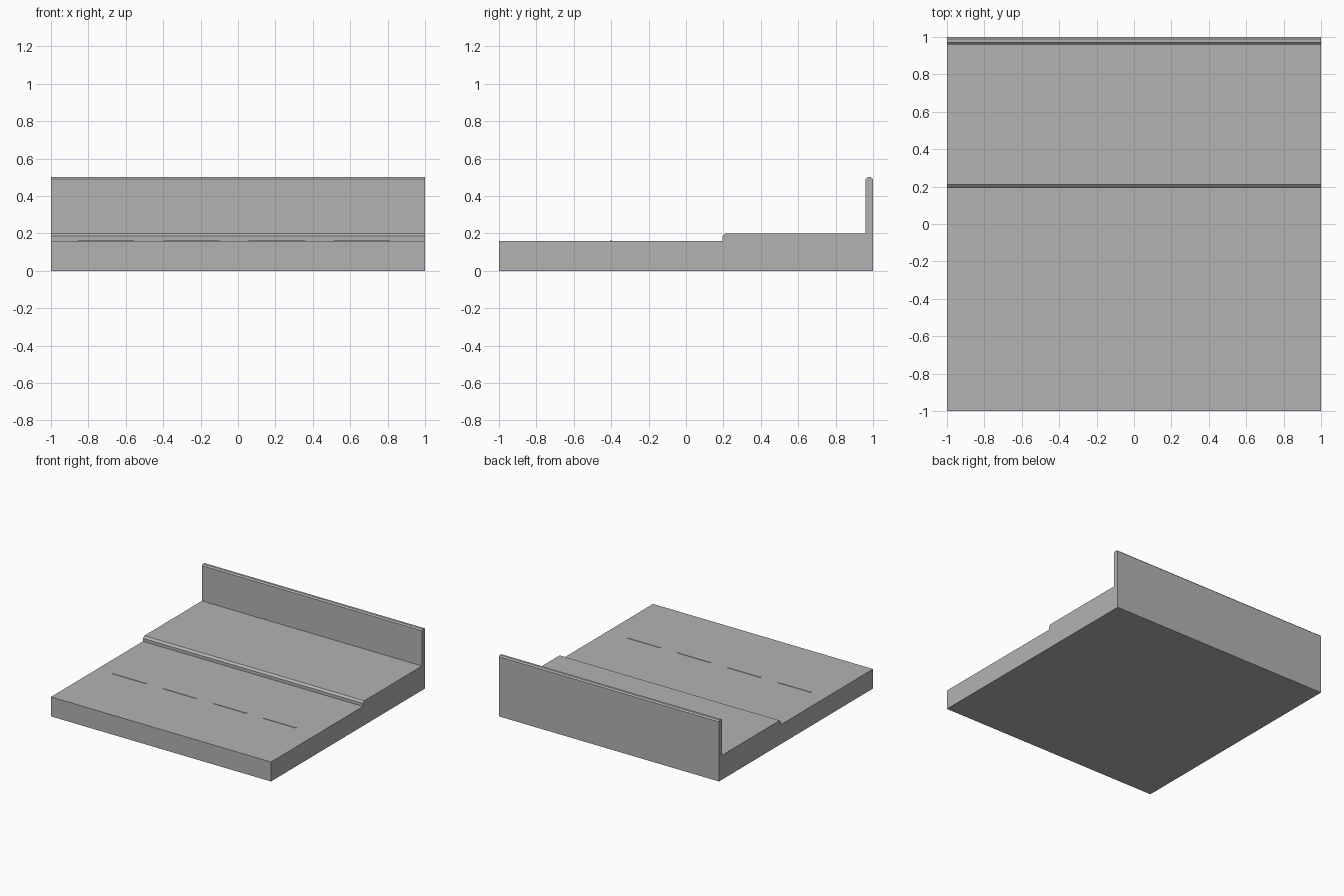
import bpy
import bmesh

if "Cube" in bpy.data.objects:
    bpy.data.objects.remove(bpy.data.objects["Cube"], do_unlink=True)

# One plain concrete colour
concrete = bpy.data.materials.new("concrete_grey")
concrete.use_nodes = True
grey = (0.45, 0.45, 0.45, 1)
concrete.diffuse_color = grey
concrete.node_tree.nodes["Principled BSDF"].inputs["Base Color"].default_value = grey


def extrude_profile(name, profile, x0=-1.0, x1=1.0):
    """Sweep a closed (y, z) profile along x."""
    bm = bmesh.new()
    face = bm.faces.new([bm.verts.new((x0, y, z)) for y, z in profile])
    swept = bmesh.ops.extrude_face_region(bm, geom=[face])["geom"]
    verts = [v for v in swept if isinstance(v, bmesh.types.BMVert)]
    bmesh.ops.translate(bm, verts=verts, vec=(x1 - x0, 0, 0))
    bmesh.ops.recalc_face_normals(bm, faces=bm.faces)
    mesh = bpy.data.meshes.new(name)
    bm.to_mesh(mesh)
    bm.free()
    mesh.materials.append(concrete)
    obj = bpy.data.objects.new(name, mesh)
    bpy.context.collection.objects.link(obj)
    return obj


ROAD, WALK, TOP = 0.16, 0.2, 0.5
KERB, WALL = 0.195, 0.96

# Road, chamfered kerb, pavement and back wall share one cross-section
extrude_profile("road_pavement_and_wall", [
    (-1, 0), (1, 0),
    (1, TOP - 0.01), (0.99, TOP), (WALL + 0.01, TOP), (WALL, TOP - 0.01),
    (WALL, WALK), (KERB + 0.017, WALK), (KERB, WALK - 0.015),
    (KERB, ROAD), (-1, ROAD),
])

# Thin raised lane dashes
for i in range(4):
    start = -0.855 + i * 0.456
    extrude_profile(f"lane_dash_{i + 1}", [
        (-0.405, ROAD - 0.002), (-0.395, ROAD - 0.002),
        (-0.395, ROAD + 0.003), (-0.405, ROAD + 0.003),
    ], start, start + 0.3)
